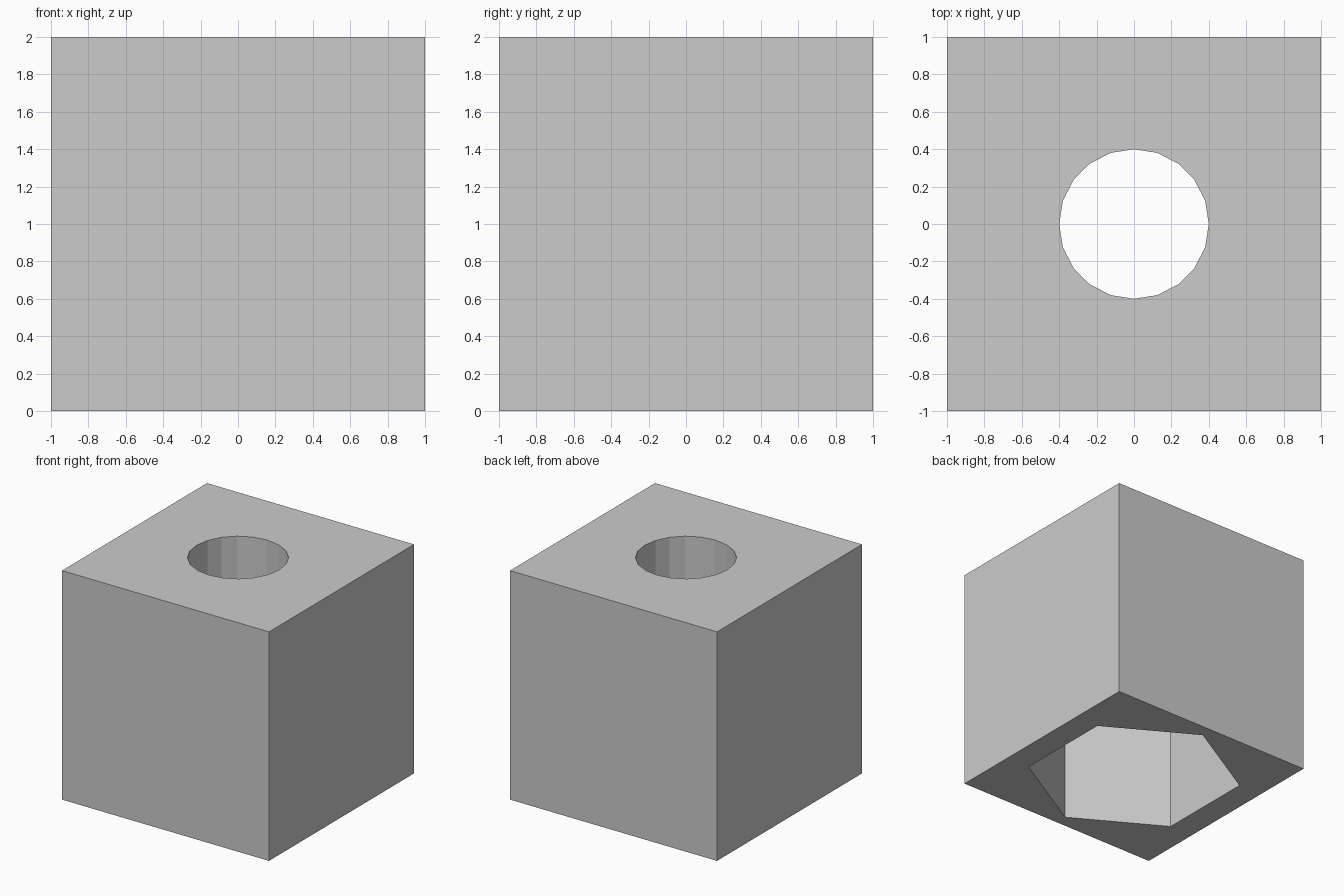
import bpy
import math

old = bpy.data.objects.get("Cube")
if old:
    bpy.data.objects.remove(old, do_unlink=True)

# Single grey material
grey = bpy.data.materials.new("light_grey")
grey.use_nodes = True
colour = (0.6, 0.6, 0.6, 1)
grey.diffuse_color = colour
grey.node_tree.nodes["Principled BSDF"].inputs["Base Color"].default_value = colour


def cutter(name, sides, radius, bottom, top, turn):
    """Upright prism used to cut the block."""
    bpy.ops.mesh.primitive_cylinder_add(
        vertices=sides, radius=radius, depth=top - bottom,
        location=(0, 0, (bottom + top) / 2), rotation=(0, 0, turn))
    obj = bpy.context.object
    obj.name = name
    obj.data.materials.append(grey)
    obj.hide_render = True
    obj.hide_set(True)
    return obj


# Solid block
bpy.ops.mesh.primitive_cube_add(size=2, location=(0, 0, 1))
block = bpy.context.object
block.name = "block"
block.data.materials.append(grey)

# Round through hole, and hexagonal pocket open at the bottom (points on +y and -y)
cutters = [
    cutter("round_hole_cutter", 20, 0.4, -0.3, 2.3, 0),
    cutter("hex_pocket_cutter", 6, 0.89, -0.2, 1.0, 0),
]
for c in cutters:
    cut = block.modifiers.new(c.name, "BOOLEAN")
    cut.operation = "DIFFERENCE"
    cut.solver = "EXACT"
    cut.object = c

# Apply the cuts and remove the helpers
bpy.context.view_layer.objects.active = block
block.select_set(True)
for c in cutters:
    bpy.ops.object.modifier_apply(modifier=c.name)
    bpy.data.objects.remove(c, do_unlink=True)
